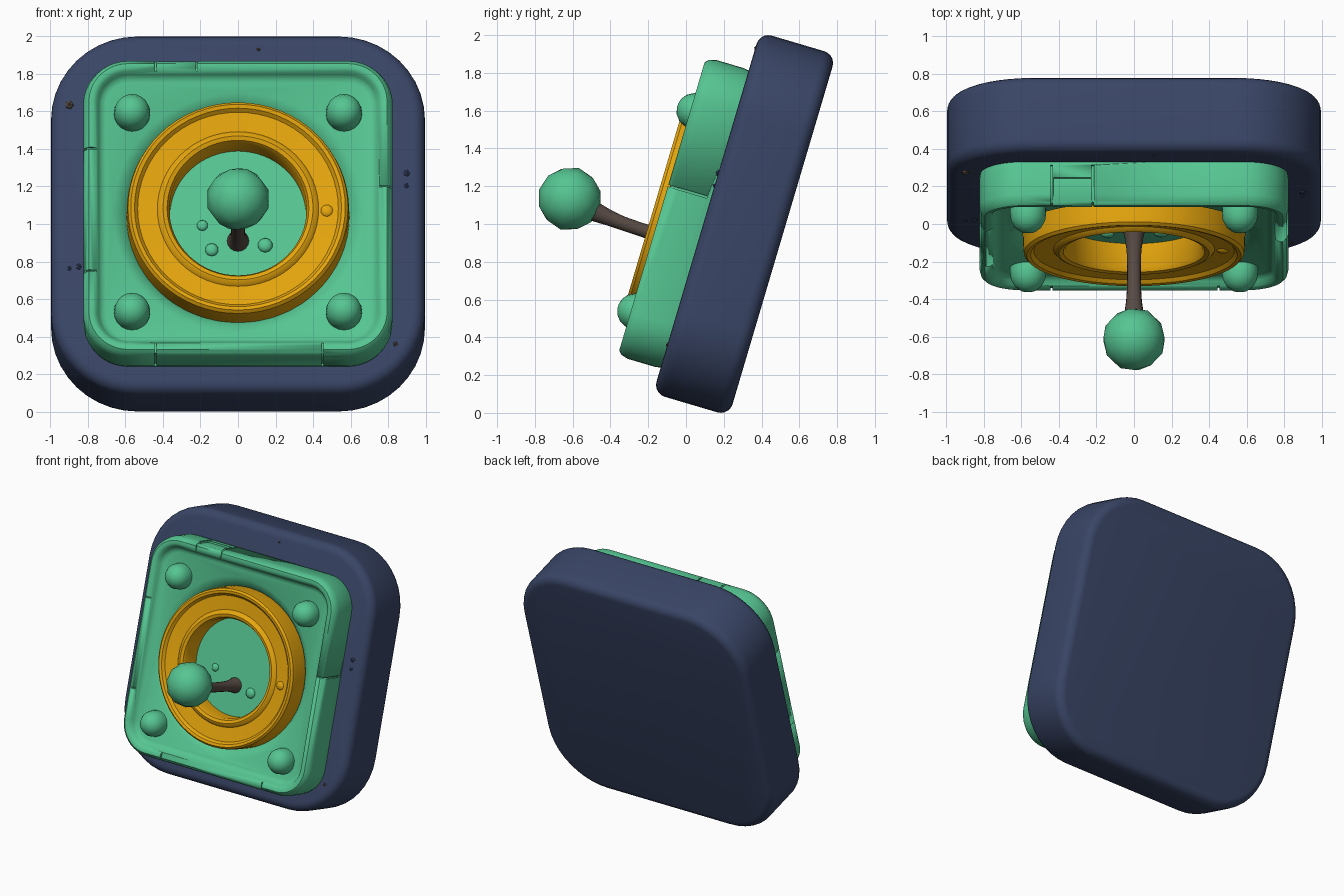
import bpy, bmesh, math
from mathutils import Matrix, Vector

if "Cube" in bpy.data.objects:
    bpy.data.objects.remove(bpy.data.objects["Cube"])

TILT = math.radians(16.5)
# local frame: x = sideways, y = up along the plate, z = out of the plate front
M = Matrix.Translation((0, 0.31, 1.0)) @ Matrix.Rotation(math.pi / 2 - TILT, 4, 'X')


def material(name, rgb):
    m = bpy.data.materials.new(name)
    m.diffuse_color = (*rgb, 1)
    m.use_nodes = True
    m.node_tree.nodes["Principled BSDF"].inputs["Base Color"].default_value = m.diffuse_color
    return m


NAVY = material("navy", (0.041, 0.060, 0.133))
GREEN = material("green", (0.092, 0.56, 0.288))
GOLD = material("gold", (0.78, 0.375, 0.004))
BROWN = material("brown", (0.098, 0.070, 0.058))


def finish(bm, name, mat, angle=35):
    bmesh.ops.recalc_face_normals(bm, faces=bm.faces)
    me = bpy.data.meshes.new(name)
    bm.to_mesh(me)
    bm.free()
    ob = bpy.data.objects.new(name, me)
    bpy.context.collection.objects.link(ob)
    ob.matrix_world = M
    if mat:
        me.materials.append(mat)
    bpy.ops.object.select_all(action='DESELECT')
    ob.select_set(True)
    bpy.context.view_layer.objects.active = ob
    bpy.ops.object.shade_smooth_by_angle(angle=math.radians(angle))
    return ob


def skin(bm, loops, ring=False):
    """Join successive point loops with quads; cap the ends or close into a ring."""
    vs = [[bm.verts.new(p) for p in lp] for lp in loops]
    n = len(vs[0])
    pairs = list(zip(vs, vs[1:])) + ([(vs[-1], vs[0])] if ring else [])
    for a, b in pairs:
        for i in range(n):
            j = (i + 1) % n
            bm.faces.new((a[i], a[j], b[j], b[i]))
    if not ring:
        bm.faces.new(vs[0])
        bm.faces.new(vs[-1])


def rounded_square(half, rad, z, cy=0.0, n=10):
    pts = []
    for q in range(4):
        sx, sy = [(1, 1), (-1, 1), (-1, -1), (1, -1)][q]
        for k in range(n + 1):
            a = math.pi / 2 * (q + k / n)
            pts.append((sx * (half - rad) + rad * math.cos(a),
                        cy + sy * (half - rad) + rad * math.sin(a), z))
    return pts


def lathe(name, prof, mat, x, y, seg, ring=False):
    bm = bmesh.new()
    skin(bm, [[(x + r * math.cos(2 * math.pi * i / seg), y + r * math.sin(2 * math.pi * i / seg), z)
               for i in range(seg)] for r, z in prof], ring)
    return finish(bm, name, mat)


def lump(name, mat, loc, size, sub=2, flat=1.0):
    bm = bmesh.new()
    bmesh.ops.create_icosphere(bm, subdivisions=sub, radius=size,
                               matrix=Matrix.Translation(loc) @ Matrix.Diagonal((1, 1, flat, 1)))
    return finish(bm, name, mat)


# navy backing plate with rounded rims
H, T, R, B = 0.997, 0.21, 0.46, 0.065
bm = bmesh.new()
loops = []
for side in (-1, 1):
    for k in range(6)[::-side]:
        a = math.pi / 2 * (1 - k / 5)
        off = B * (1 - math.cos(a))
        loops.append(rounded_square(H - off, R - off, side * (T - B + B * math.sin(a))))
skin(bm, loops)
finish(bm, "backing_plate", NAVY)

# green tray: raised lip, then a floor that dips towards the ring
CY, RY, FLOOR = -0.035, -0.05, 0.31
bm = bmesh.new()
skin(bm, [rounded_square(h, h - 0.585, z, CY) for h, z in
          [(0.815, 0.18), (0.825, 0.24), (0.825, 0.39), (0.815, 0.427), (0.795, 0.446),
           (0.772, 0.446), (0.755, 0.435), (0.742, 0.412), (0.728, 0.395), (0.705, 0.388)]]
     + [rounded_square(r, r - 0.01, z, RY) for r, z in
        [(0.665, 0.38), (0.61, 0.345), (0.585, FLOOR), (0.3, FLOOR)]])
tray = finish(bm, "tray", GREEN)

# narrow cracks and one chip cut into the tray lip
bm = bmesh.new()


def cut_box(lo, hi):
    lo, hi = Vector(lo), Vector(hi)
    bmesh.ops.create_cube(bm, size=1, matrix=Matrix.Translation((lo + hi) / 2)
                          @ Matrix.Diagonal((*(hi - lo), 1)))


top, bot, w = CY + 0.825, CY - 0.825, 0.006
for x, s in ((-0.44, 1), (-0.22, 1), (-0.44, -1), (0.45, -1)):
    edge = top if s > 0 else bot
    ys = sorted((edge - s * 0.016, edge + s * 0.1))
    cut_box((x - w, ys[0], 0.23), (x + w, ys[1], 0.6))
    ys = sorted((edge - s * 0.07, edge + s * 0.12))
    cut_box((x - w * 0.8, ys[0], 0.43), (x + w * 0.8, ys[1], 0.61))
for y, s in ((0.29, -1), (-0.39, -1), (0.08, 1)):
    xs = sorted((s * 0.809, s * 0.92))
    cut_box((xs[0], y - w, 0.23), (xs[1], y + w, 0.6))
    xs = sorted((s * 0.755, s * 0.93))
    cut_box((xs[0], y - w * 0.8, 0.43), (xs[1], y + w * 0.8, 0.61))
cut_box((-0.43, top - 0.012, 0.30), (-0.23, top + 0.11, 0.62))
cutter = finish(bm, "lip_cutter", None)
cutter.hide_render = True
cutter.display_type = 'WIRE'
mod = tray.modifiers.new("cracks", 'BOOLEAN')
mod.operation, mod.object, mod.solver, mod.use_self = 'DIFFERENCE', cutter, 'EXACT', True

# gold ring with a lip at each edge
lathe("gold_ring", [(0.595, 0.29), (0.592, 0.44), (0.587, 0.47), (0.572, 0.485), (0.552, 0.48),
                    (0.535, 0.46), (0.43, 0.45), (0.418, 0.464), (0.40, 0.472), (0.378, 0.464),
                    (0.366, 0.44), (0.363, 0.29)], GOLD, 0, RY, 64, ring=True)

# four domed bolts
for sx in (-1, 1):
    for sy in (-1, 1):
        lathe("bolt", [(0.095, 0.35), (0.097, 0.41), (0.091, 0.452), (0.072, 0.487), (0.042, 0.51),
                       (0.012, 0.518)], GREEN, sx * 0.565, -0.055 + sy * 0.553, 20)

# lever stick, flared at both ends and slightly bent
bm = bmesh.new()
skin(bm, [[(r * math.cos(2 * math.pi * i / 16), y + r * math.sin(2 * math.pi * i / 16), z)
           for i in range(16)] for y, z, r in
          [(-0.186, 0.29, 0.064), (-0.186, 0.34, 0.05), (-0.186, 0.42, 0.039), (-0.184, 0.52, 0.036),
           (-0.18, 0.62, 0.037), (-0.172, 0.70, 0.042), (-0.164, 0.76, 0.05), (-0.15, 0.83, 0.065)]])
finish(bm, "lever_stick", BROWN)

# lever ball
lump("lever_ball", GREEN, (0, -0.135, 0.925), 0.17)

# pebbles on the tray floor, and grit on the plate
for x, y, s in ((-0.14, -0.235, 0.036), (0.145, -0.21, 0.04), (-0.19, -0.10, 0.03)):
    lump("floor_pebble", GREEN, (x, y, FLOOR), s, 2, 0.6)
for x, y, s in ((-0.90, 0.60, 0.026), (0.84, -0.73, 0.014), (0.11, 0.91, 0.012)):
    lump("brown_grit", BROWN, (x, y, 0.205), s, 1)
for x, y, s in ((0.90, 0.22, 0.02), (0.90, 0.15, 0.015), (-0.85, -0.30, 0.018), (-0.90, -0.31, 0.014)):
    lump("navy_grit", NAVY, (x, y, 0.205), s, 1)
lump("gold_nub", GOLD, (0.475, -0.06, 0.45), 0.035, 2, 0.5)
